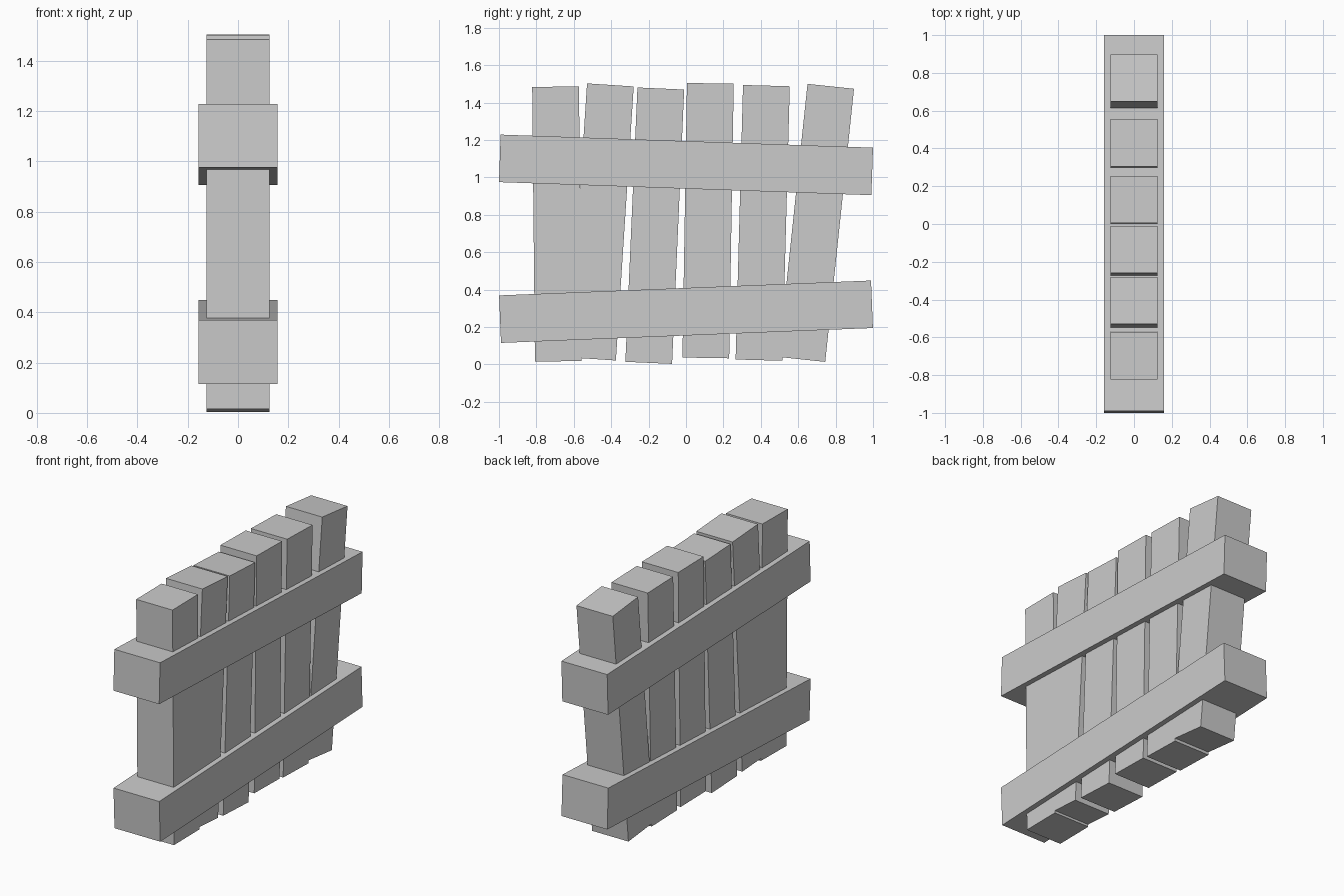
import bpy

if "Cube" in bpy.data.objects:
    bpy.data.objects.remove(bpy.data.objects["Cube"])


def board(name, size, y, z, tilt):
    """Box plank centred at (0, y, z), tilted about the x axis."""
    bpy.ops.mesh.primitive_cube_add(size=1, location=(0, y, z), rotation=(tilt, 0, 0))
    ob = bpy.context.object
    ob.name = name
    ob.scale = size
    return ob


# Upright slats: centre y, centre z, tilt
slats = [
    (-0.69, 0.751, 0.010),
    (-0.452, 0.762, -0.065),
    (-0.167, 0.742, -0.044),
    (0.118, 0.769, -0.0165),
    (0.41, 0.757, -0.027),
    (0.697, 0.757, -0.105),
]
for i, (y, z, tilt) in enumerate(slats, 1):
    board(f"fence_slat_{i}", (0.25, 0.25, 1.468), y, z, tilt)

# Crooked horizontal rails, thicker than the slats so they wrap both faces
board("upper_rail", (0.315, 1.992, 0.254), 0, 1.067, -0.035)
board("lower_rail", (0.315, 1.990, 0.254), 0, 0.282, 0.040)
